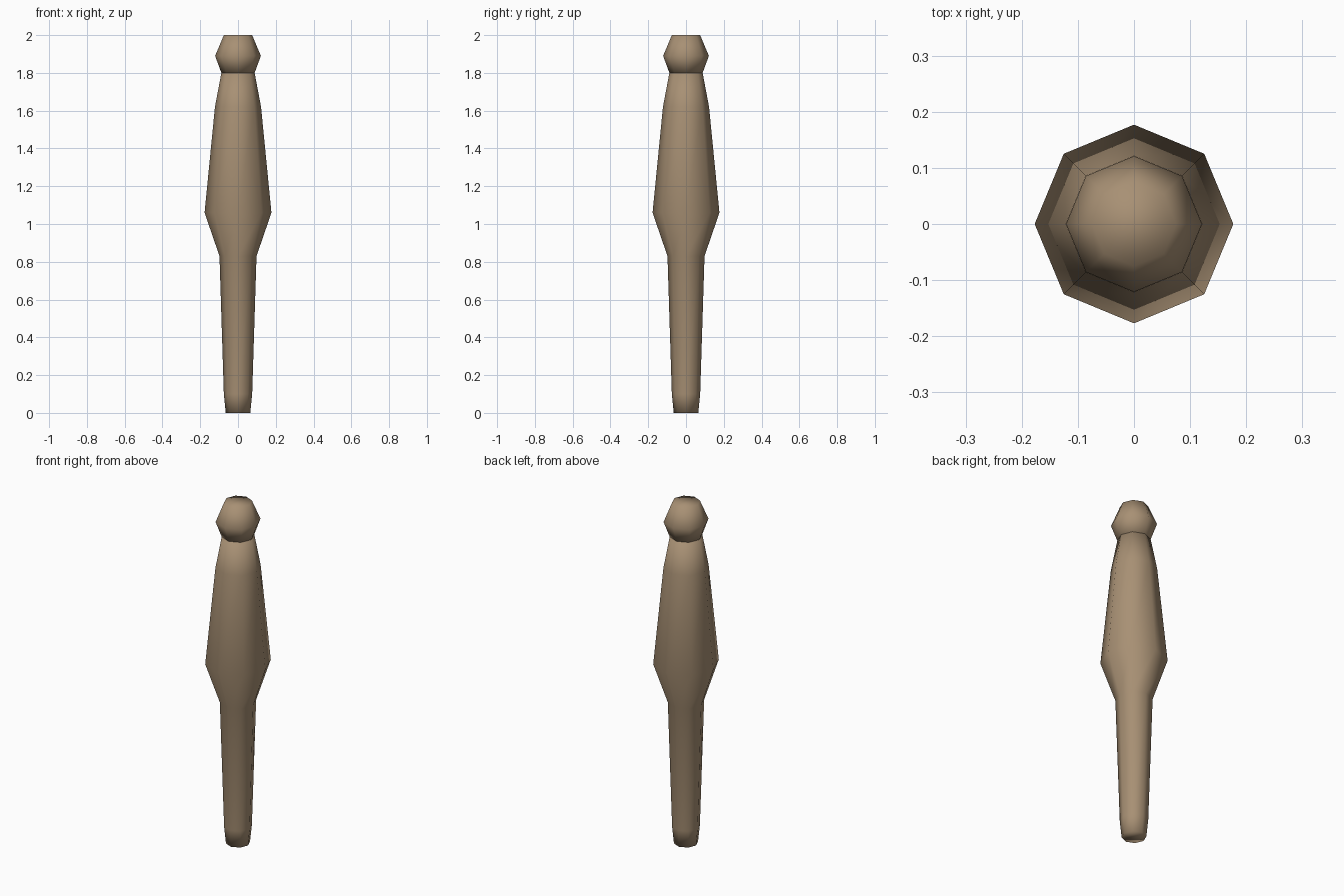
import bpy, bmesh, math

cube = bpy.data.objects.get("Cube")
if cube:
    bpy.data.objects.remove(cube, do_unlink=True)

SIDES = 8

wood = bpy.data.materials.new("tan_wood")
wood.use_nodes = True
colour = (0.39, 0.28, 0.175, 1)
wood.diffuse_color = colour
bsdf = next(n for n in wood.node_tree.nodes if n.type == "BSDF_PRINCIPLED")
bsdf.inputs["Base Color"].default_value = colour
bsdf.inputs["Roughness"].default_value = 0.8


def turned(name, profile):
    """Closed eight-sided turning from (radius, height) pairs, bottom to top."""
    bm = bmesh.new()
    rings = []
    for r, z in profile:
        angles = [math.tau * i / SIDES for i in range(SIDES)]
        rings.append([bm.verts.new((r * math.cos(a), r * math.sin(a), z)) for a in angles])
    for low, high in zip(rings, rings[1:]):
        for i in range(SIDES):
            j = (i + 1) % SIDES
            bm.faces.new((low[i], low[j], high[j], high[i]))
    bm.faces.new(rings[0][::-1])
    bm.faces.new(rings[-1])
    for f in bm.faces:
        f.smooth = True
    mesh = bpy.data.meshes.new(name)
    bm.to_mesh(mesh)
    bm.free()
    mesh.materials.append(wood)
    obj = bpy.data.objects.new(name, mesh)
    bpy.context.collection.objects.link(obj)
    return obj


# Tapered shaft swelling into the grip
turned("shaft", [(0.065, 0), (0.075, 0.1), (0.098, 0.83), (0.177, 1.06),
                 (0.122, 1.62), (0.088, 1.8)])

# Rounded end knob
turned("knob", [(0.088, 1.8), (0.121, 1.89), (0.075, 2.0)])
